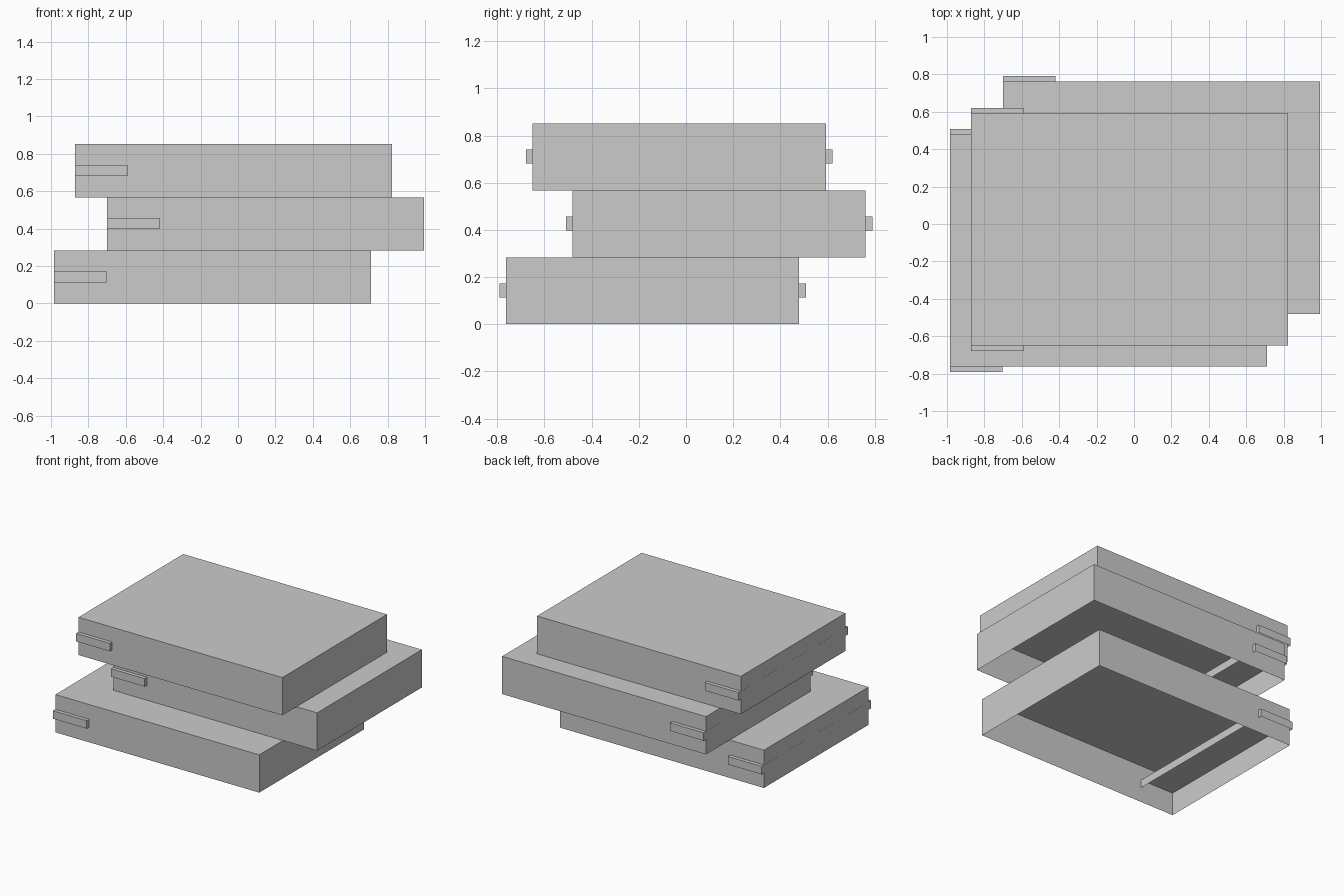
import bpy, bmesh
from mathutils import Matrix

if "Cube" in bpy.data.objects:
    bpy.data.objects.remove(bpy.data.objects["Cube"])

grey = bpy.data.materials.new("light grey")
grey.diffuse_color = (0.6, 0.6, 0.6, 1)
grey.use_nodes = True
grey.node_tree.nodes["Principled BSDF"].inputs["Base Color"].default_value = grey.diffuse_color


def open_box(name, lo, hi):
    """Thin-walled box without a bottom, between two corners."""
    size = [b - a for a, b in zip(lo, hi)]
    mid = [(a + b) / 2 for a, b in zip(lo, hi)]
    bm = bmesh.new()
    bmesh.ops.create_cube(bm, size=1,
                          matrix=Matrix.Translation(mid) @ Matrix.Diagonal((*size, 1)))
    bm.normal_update()
    bottom = [f for f in bm.faces if f.normal.z < -0.5]
    bmesh.ops.delete(bm, geom=bottom, context='FACES')
    mesh = bpy.data.meshes.new(name)
    bm.to_mesh(mesh)
    bm.free()
    mesh.materials.append(grey)
    obj = bpy.data.objects.new(name, mesh)
    bpy.context.collection.objects.link(obj)
    return obj


LENGTH, DEPTH, HEIGHT = 1.695, 1.243, 0.284
BAR_LENGTH, BAR_OUT = 0.28, 0.028
BAR_BOTTOM, BAR_TOP = 0.113, 0.173

# Left and front edge of each box, from the lowest up
layers = [("lower", -0.984, -0.763), ("middle", -0.70, -0.481), ("upper", -0.871, -0.65)]

for i, (label, x, y) in enumerate(layers):
    z = i * HEIGHT
    # Box body
    open_box(label + "_box", (x, y, z), (x + LENGTH, y + DEPTH, z + HEIGHT))
    # Cross bar at the left end, sticking out front and back as handles
    open_box(label + "_handle_bar",
             (x - 0.0005, y - BAR_OUT, z + BAR_BOTTOM),
             (x + BAR_LENGTH, y + DEPTH + BAR_OUT, z + BAR_TOP))
